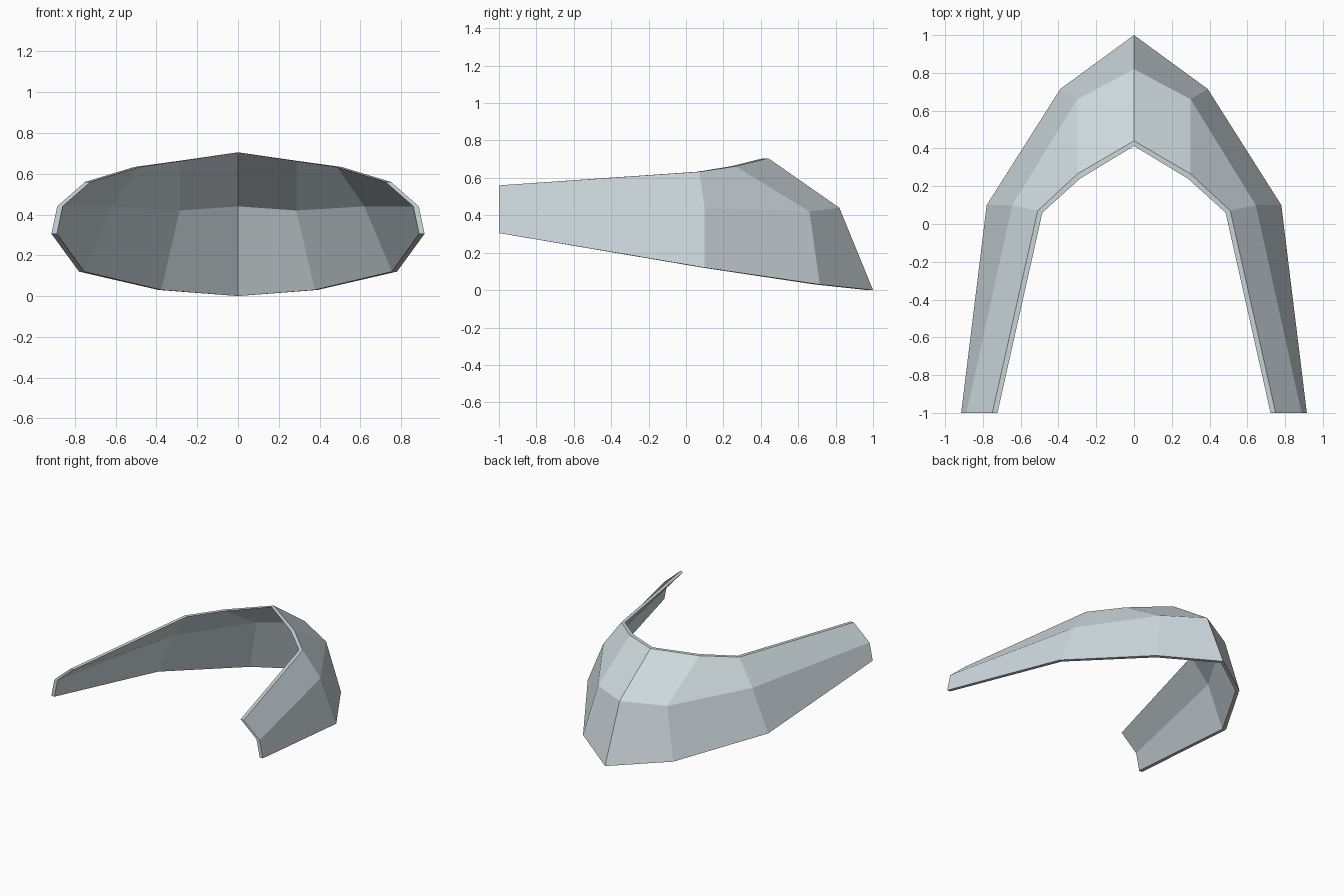
import bpy, bmesh

if "Cube" in bpy.data.objects:
    bpy.data.objects.remove(bpy.data.objects["Cube"])

# Right half of the shell: columns from centre front to side tip, rows bottom/middle/top
columns = [
    [(0.00, 1.00, 0.00), (0.00, 0.82, 0.44), (0.00, 0.44, 0.705)],
    [(0.39, 0.715, 0.03), (0.30, 0.66, 0.42), (0.30, 0.265, 0.662)],
    [(0.78, 0.10, 0.12), (0.645, 0.10, 0.44), (0.51, 0.07, 0.633)],
    [(0.915, -1.0, 0.305), (0.887, -1.0, 0.44), (0.75, -1.0, 0.56)],
]
# Horizontal inward offset of the inner skin for each column
inward = [(0, -0.027), (-0.014, -0.025), (-0.025, -0.01), (-0.027, 0)]

bm = bmesh.new()
outer = [[bm.verts.new(p) for p in col] for col in columns]
inner = [[bm.verts.new((x + dx, y + dy, z)) for x, y, z in col]
         for col, (dx, dy) in zip(columns, inward)]

# Outer and inner skins
for i in range(3):
    for j in range(2):
        for g in (outer, inner):
            bm.faces.new((g[i][j], g[i + 1][j], g[i + 1][j + 1], g[i][j + 1]))
    # Bottom and top rims
    for j in (0, 2):
        bm.faces.new((outer[i][j], outer[i + 1][j], inner[i + 1][j], inner[i][j]))
# Side tip cap
for j in range(2):
    bm.faces.new((outer[3][j], outer[3][j + 1], inner[3][j + 1], inner[3][j]))

# Mirror to the left half and weld along the centre line
geom = bm.verts[:] + bm.edges[:] + bm.faces[:]
bmesh.ops.mirror(bm, geom=geom, axis='X', merge_dist=0.0001)
bmesh.ops.remove_doubles(bm, verts=bm.verts[:], dist=0.0001)
bmesh.ops.recalc_face_normals(bm, faces=bm.faces[:])

mesh = bpy.data.meshes.new("curved_visor")
bm.to_mesh(mesh)
bm.free()

mat = bpy.data.materials.new("pale blue grey")
mat.diffuse_color = (0.62, 0.70, 0.73, 1)
mat.use_nodes = True
mat.node_tree.nodes["Principled BSDF"].inputs["Base Color"].default_value = mat.diffuse_color
mesh.materials.append(mat)

visor = bpy.data.objects.new("curved_visor", mesh)
bpy.context.collection.objects.link(visor)
